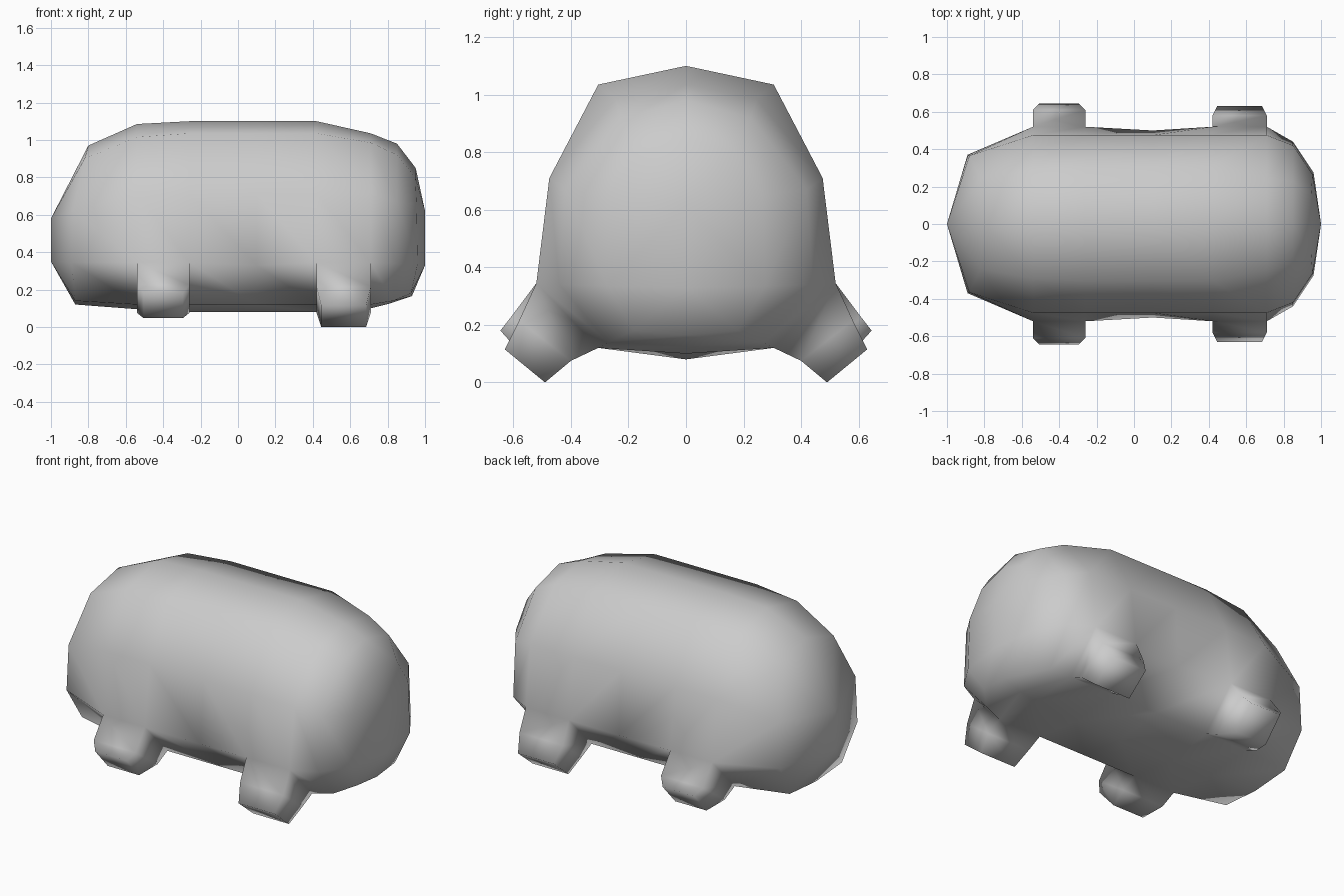
import bpy, bmesh

if "Cube" in bpy.data.objects:
    bpy.data.objects.remove(bpy.data.objects["Cube"])

# Half cross-sections (x, y, z) from top centre round to bottom centre
def section(x, top, shoulder, side=(.475, .71), hip=(.52, .345), belly=(.305, .12), bottom=.08):
    pts = [(0, top), shoulder, side, hip, belly, (0, bottom)]
    return [(x, y, z) for y, z in pts]

rings = [
    [(-.80, 0, .97), (-.82, .24, .90), (-.88, .365, .62),
     (-.89, .37, .345), (-.87, .25, .14), (-.87, 0, .12)],
    section(-.54, 1.085, (.29, 1.015), bottom=.095),
    section(-.26, 1.10, (.305, 1.035)),
    section(.10, 1.10, (.305, 1.035), hip=(.50, .33)),
    section(.42, 1.10, (.305, 1.035)),
    section(.71, 1.035, (.245, .985), bottom=.10),
    [(.85, 0, .98), (.85, .225, .92), (.85, .42, .67),
     (.85, .44, .34), (.83, .27, .14), (.81, 0, .125)],
    [(.95, 0, .85), (.948, .17, .80), (.955, .265, .65),
     (.96, .275, .335), (.925, .18, .18), (.93, 0, .165)],
]

bm = bmesh.new()
loft = [[bm.verts.new(p) for p in ring] for ring in rings]

# Leg: extends a body panel through profile steps (x inset, upper yz, lower yz)
def leg(a, b, steps):
    base = [loft[a][3], loft[b][3], loft[b][4], loft[a][4]]
    xa, xb = base[0].co.x, base[1].co.x
    for inset, up, low in steps:
        l, r = xa + inset, xb - inset
        new = [bm.verts.new(p) for p in ((l, *up), (r, *up), (r, *low), (l, *low))]
        for i in range(4):
            j = (i + 1) % 4
            bm.faces.new((base[i], base[j], new[j], new[i]))
        base = new
    bm.faces.new(base)

legs = {
    1: [(0, (.61, .225), (.40, .075)), (.035, (.645, .18), (.525, .047))],
    4: [(0, (.58, .215), (.40, .075)), (.025, (.63, .115), (.49, 0))],
}

# Body panels, leaving the leg roots open
for i in range(len(loft) - 1):
    for j in range(5):
        if j == 3 and i in legs:
            leg(i, i + 1, legs[i])
        else:
            bm.faces.new((loft[i][j], loft[i + 1][j], loft[i + 1][j + 1], loft[i][j + 1]))

# Rounded ends
def end_cap(ring, x, z_top, z_low):
    a, b = bm.verts.new((x, 0, z_top)), bm.verts.new((x, 0, z_low))
    t, s1, s2, s3, s4, u = ring
    for f in ((a, t, s1, s2), (a, s2, s3, b), (b, s3, s4, u)):
        bm.faces.new(f)

end_cap(loft[0], -1, .58, .35)
end_cap(loft[-1], 1, .62, .33)

# Mirror to the other side and finish
geom = bm.verts[:] + bm.edges[:] + bm.faces[:]
bmesh.ops.mirror(bm, geom=geom, axis='Y', merge_dist=.0001)
bmesh.ops.remove_doubles(bm, verts=bm.verts[:], dist=.0005)
bmesh.ops.recalc_face_normals(bm, faces=bm.faces[:])
for f in bm.faces:
    f.smooth = True
mesh = bpy.data.meshes.new("body_with_legs")
bm.to_mesh(mesh)
bm.free()
body = bpy.data.objects.new("body_with_legs", mesh)
bpy.context.collection.objects.link(body)
